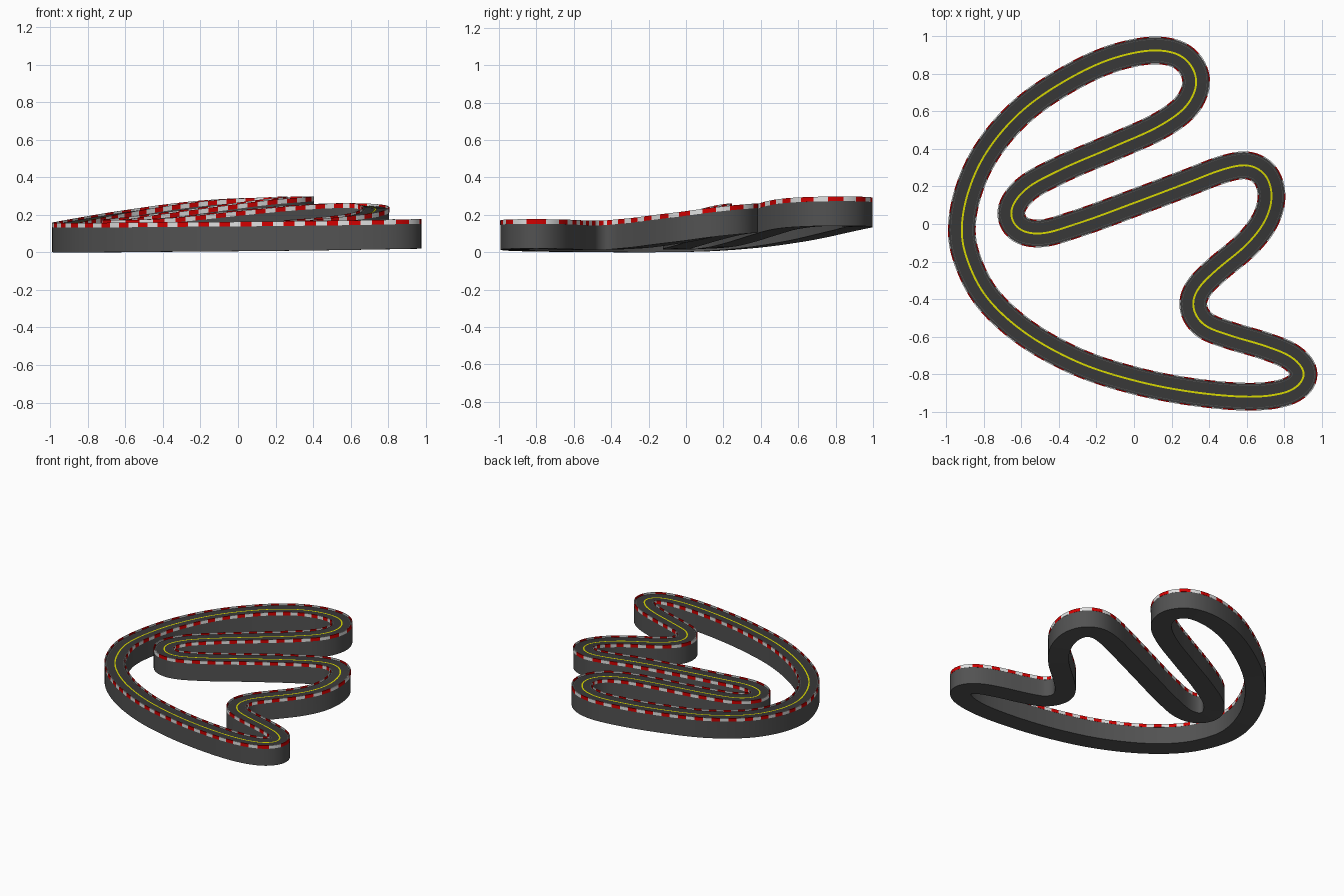
import bpy, bmesh, math
from mathutils import Vector

if "Cube" in bpy.data.objects:
    bpy.data.objects.remove(bpy.data.objects["Cube"])

# Centre line of the circuit: x, y, height of the kerb top
PTS = [(.14, .925, .292), (.27, .885, .297), (.335, .77, .298), (.29, .64, .293), (.15, .53, .28),
       (-.1, .415, .248), (-.4, .285, .208), (-.59, .175, .183), (-.66, .06, .174),
       (-.62, -.025, .171), (-.51, -.053, .174), (-.3, .003, .19), (0, .112, .222),
       (.3, .225, .25), (.48, .293, .26), (.61, .315, .262), (.7, .265, .256),
       (.735, .15, .24), (.7, .02, .218), (.6, -.11, .2), (.45, -.235, .183),
       (.34, -.345, .174), (.31, -.43, .17), (.36, -.53, .169), (.5, -.59, .169),
       (.7, -.65, .172), (.85, -.715, .175), (.913, -.80, .177), (.86, -.875, .176),
       (.75, -.91, .173), (.6, -.92, .17), (.3, -.893, .166), (0, -.833, .163),
       (-.3, -.735, .161), (-.6, -.565, .158), (-.8, -.37, .157), (-.895, -.17, .157),
       (-.918, -.05, .158), (-.895, .13, .163), (-.8, .36, .182), (-.6, .6, .218),
       (-.3, .80, .262), (-.07, .895, .284)]
STRIPES, STEPS = 150, 4
N = STRIPES * STEPS
THICK, HALF = .157, .074


def catmull(p0, p1, p2, p3, t):
    """Centripetal spline between p1 and p2."""
    k = [0]
    for a, b in ((p0, p1), (p1, p2), (p2, p3)):
        k.append(k[-1] + math.sqrt((b - a).length))
    u = k[1] + t * (k[2] - k[1])
    mix = lambda a, b, i, j: a.lerp(b, (u - k[i]) / (k[j] - k[i]))
    a1, a2, a3 = mix(p0, p1, 0, 1), mix(p1, p2, 1, 2), mix(p2, p3, 2, 3)
    return mix(mix(a1, a2, 0, 2), mix(a2, a3, 1, 3), 1, 2)


def centre_line():
    """Evenly spaced, lightly smoothed points on the closed path."""
    v = [Vector(p) for p in PTS]
    m = len(v)
    dense = [catmull(v[i - 1], v[i], v[(i + 1) % m], v[(i + 2) % m], j / 30)
             for i in range(m) for j in range(30)]
    dense.append(dense[0].copy())
    dist = [0]
    for a, b in zip(dense, dense[1:]):
        dist.append(dist[-1] + (b - a).length)
    out, s = [], 0
    for i in range(N):
        d = dist[-1] * i / N
        while dist[s + 1] < d:
            s += 1
        out.append(dense[s].lerp(dense[s + 1], (d - dist[s]) / (dist[s + 1] - dist[s])))
    for _ in range(12):
        out = [out[i] * .5 + (out[i - 1] + out[(i + 1) % N]) * .25 for i in range(N)]
    return out


LINE = centre_line()
SIDE = []
for i in range(N):
    t = LINE[(i + 1) % N] - LINE[i - 1]
    SIDE.append(Vector((t.y, -t.x, 0)).normalized())


def material(name, col):
    m = bpy.data.materials.new(name)
    m.diffuse_color = (*col, 1)
    m.use_nodes = True
    m.node_tree.nodes["Principled BSDF"].inputs["Base Color"].default_value = m.diffuse_color
    return m


def sweep(name, profile, mats, closed=True, rule=lambda i: 0):
    """Sweep a (sideways, up) profile round the circuit."""
    bm = bmesh.new()
    rings = [[bm.verts.new(LINE[i] + SIDE[i] * a + Vector((0, 0, b))) for a, b in profile]
             for i in range(N)]
    k = len(profile)
    for i in range(N):
        r, q = rings[i], rings[(i + 1) % N]
        for j in range(k if closed else k - 1):
            f = bm.faces.new((r[j], r[(j + 1) % k], q[(j + 1) % k], q[j]))
            f.material_index = rule(i)
    if closed:
        bmesh.ops.recalc_face_normals(bm, faces=bm.faces)
    else:
        bm.normal_update()
        if sum(f.normal.z for f in bm.faces) < 0:
            bmesh.ops.reverse_faces(bm, faces=bm.faces)
    me = bpy.data.meshes.new(name)
    bm.to_mesh(me)
    bm.free()
    for m in mats:
        me.materials.append(m)
    ob = bpy.data.objects.new(name, me)
    bpy.context.collection.objects.link(ob)
    bpy.context.view_layer.objects.active = ob
    ob.select_set(True)
    bpy.ops.object.shade_smooth_by_angle(angle=math.radians(35))
    ob.select_set(False)


def box(a0, a1, b0, b1):
    return [(a0, b0), (a1, b0), (a1, b1), (a0, b1)]


concrete = material("concrete_grey", (.085, .085, .085))
asphalt = material("asphalt", (.04, .04, .04))
red = material("kerb_red", (.65, 0, 0))
white = material("kerb_white", (.75, .75, .75))
yellow = material("line_yellow", (.7, .7, 0))
edge = material("edge_line_grey", (.1, .1, .1))

# Track body and road surface
sweep("track_body", box(-HALF + .001, HALF - .001, -THICK, -.013), [concrete])
sweep("road_surface", [(-.068, -.012), (.068, -.012)], [asphalt], closed=False)

# Painted lines
sweep("centre_line", [(-.005, -.0105), (.005, -.0105)], [yellow], closed=False)
for s, n in ((-1, "left"), (1, "right")):
    sweep(n + "_edge_line", [(s * .057, -.0105), (s * .059, -.0105)], [edge], closed=False)
    # Striped kerb along the edge
    sweep(n + "_kerb", box(s * (HALF - .007), s * HALF, -.025, 0), [red, white],
          rule=lambda i: i // STEPS % 2)
